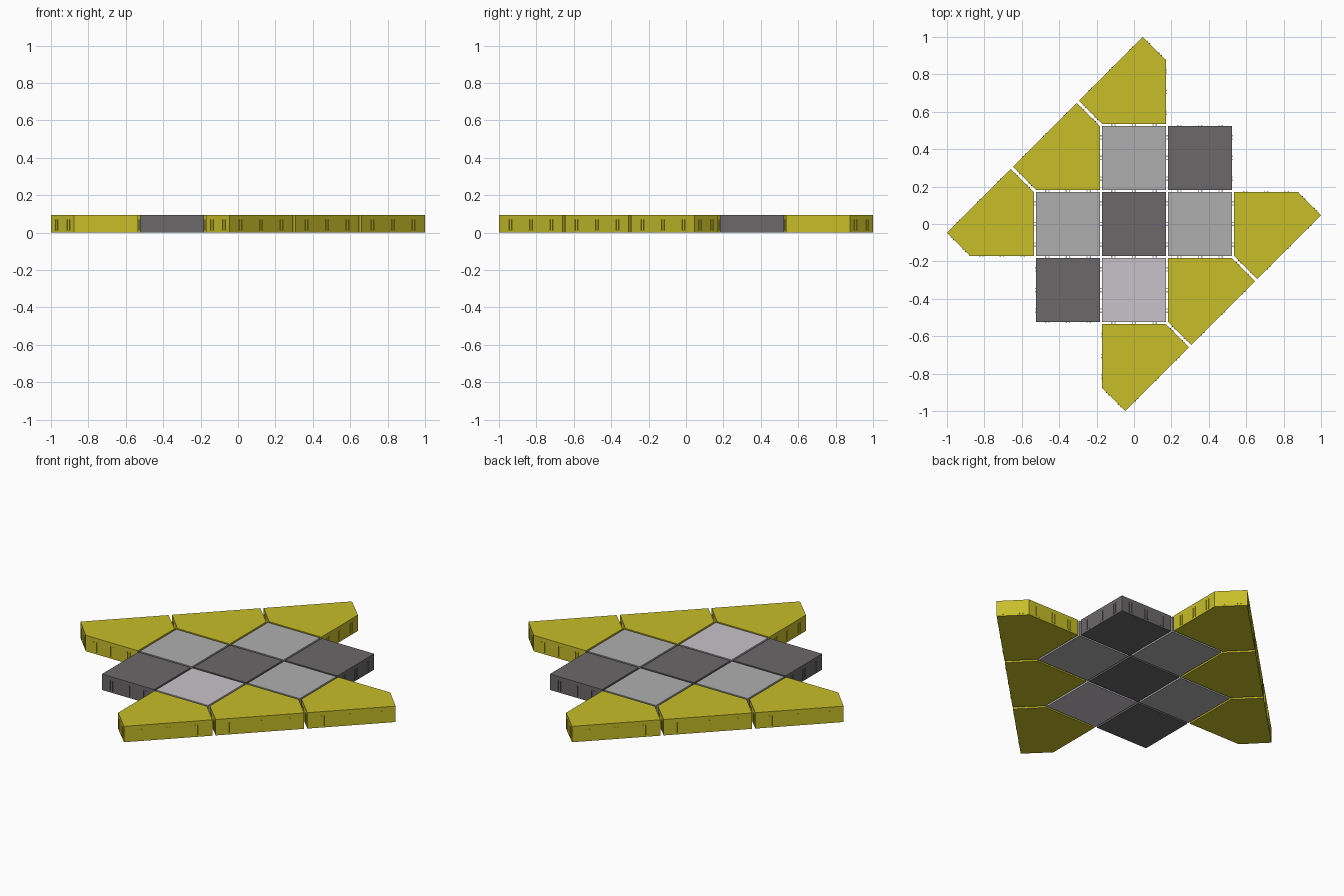
import bpy, bmesh
from mathutils import Vector

if "Cube" in bpy.data.objects:
    bpy.data.objects.remove(bpy.data.objects["Cube"])

HEIGHT = 0.094
PITCH = 0.353
HALF = 0.171


def material(name, rgb):
    m = bpy.data.materials.new(name)
    m.diffuse_color = (*rgb, 1)
    m.use_nodes = True
    m.node_tree.nodes["Principled BSDF"].inputs["Base Color"].default_value = m.diffuse_color
    return m


YELLOW = material("yellow", (0.57, 0.51, 0.022))
DARK = material("dark_grey", (0.15, 0.14, 0.145))
LIGHT = material("light_grey", (0.43, 0.43, 0.43))
PALE = material("pale_lilac", (0.58, 0.54, 0.59))


def add_prism(bm, pts, z0, z1):
    """Extrude a counter-clockwise outline between two heights."""
    low = [bm.verts.new((p[0], p[1], z0)) for p in pts]
    high = [bm.verts.new((p[0], p[1], z1)) for p in pts]
    bm.faces.new(low[::-1])
    bm.faces.new(high)
    n = len(pts)
    for i in range(n):
        j = (i + 1) % n
        bm.faces.new((low[i], low[j], high[j], high[i]))


def add_ribs(bm, a, b):
    """Paired thin connector ribs along one side of a tile."""
    length = (b - a).length
    along = (b - a) / length
    out = Vector((along.y, -along.x))
    if length < 0.25:
        spots = (-0.045, 0.045)
    elif length < 0.4:
        spots = (-0.11, 0, 0.11)
    else:
        spots = (-0.155, 0, 0.155)
    for s in spots:
        for d in (-0.009, 0.009):
            c = (a + b) / 2 + along * (s + d)
            w = along * 0.003
            add_prism(bm, [c - w - out * 0.002, c - w + out * 0.003,
                           c + w + out * 0.003, c + w - out * 0.002][::-1],
                      0.01, 0.07)


def tile(name, outline, centre, mat):
    pts = [Vector(p) for p in outline]
    bm = bmesh.new()
    add_prism(bm, pts, 0, HEIGHT)
    for i, p in enumerate(pts):
        add_ribs(bm, p, pts[(i + 1) % len(pts)])
    bmesh.ops.recalc_face_normals(bm, faces=bm.faces[:])
    mesh = bpy.data.meshes.new(name)
    bm.to_mesh(mesh)
    bm.free()
    mesh.materials.append(mat)
    ob = bpy.data.objects.new(name, mesh)
    ob.location = (centre[0] * PITCH, centre[1] * PITCH, 0)
    bpy.context.collection.objects.link(ob)


# Square floor tiles
square = [(-HALF, -HALF), (HALF, -HALF), (HALF, HALF), (-HALF, HALF)]
for col, row, mat in [(0, 0, DARK), (1, 1, DARK), (-1, -1, DARK),
                      (-1, 0, LIGHT), (1, 0, LIGHT), (0, 1, LIGHT),
                      (0, -1, PALE)]:
    tile(f"square_tile_{col + 1}_{row + 1}", square, (col, row), mat)

# Five-sided border tiles: one row of three, repeated by a half turn
border = [(HALF, -HALF), (HALF, HALF), (0.046, 0.294),
          (-0.294, -0.046), (-HALF, -HALF)][::1]
for side, s in (("back_left", 1), ("front_right", -1)):
    outline = [(x * s, y * s) for x, y in border]
    for i, (col, row) in enumerate([(0, 2), (-1, 1), (-2, 0)]):
        tile(f"border_tile_{side}_{i + 1}", outline, (col * s, row * s), YELLOW)
